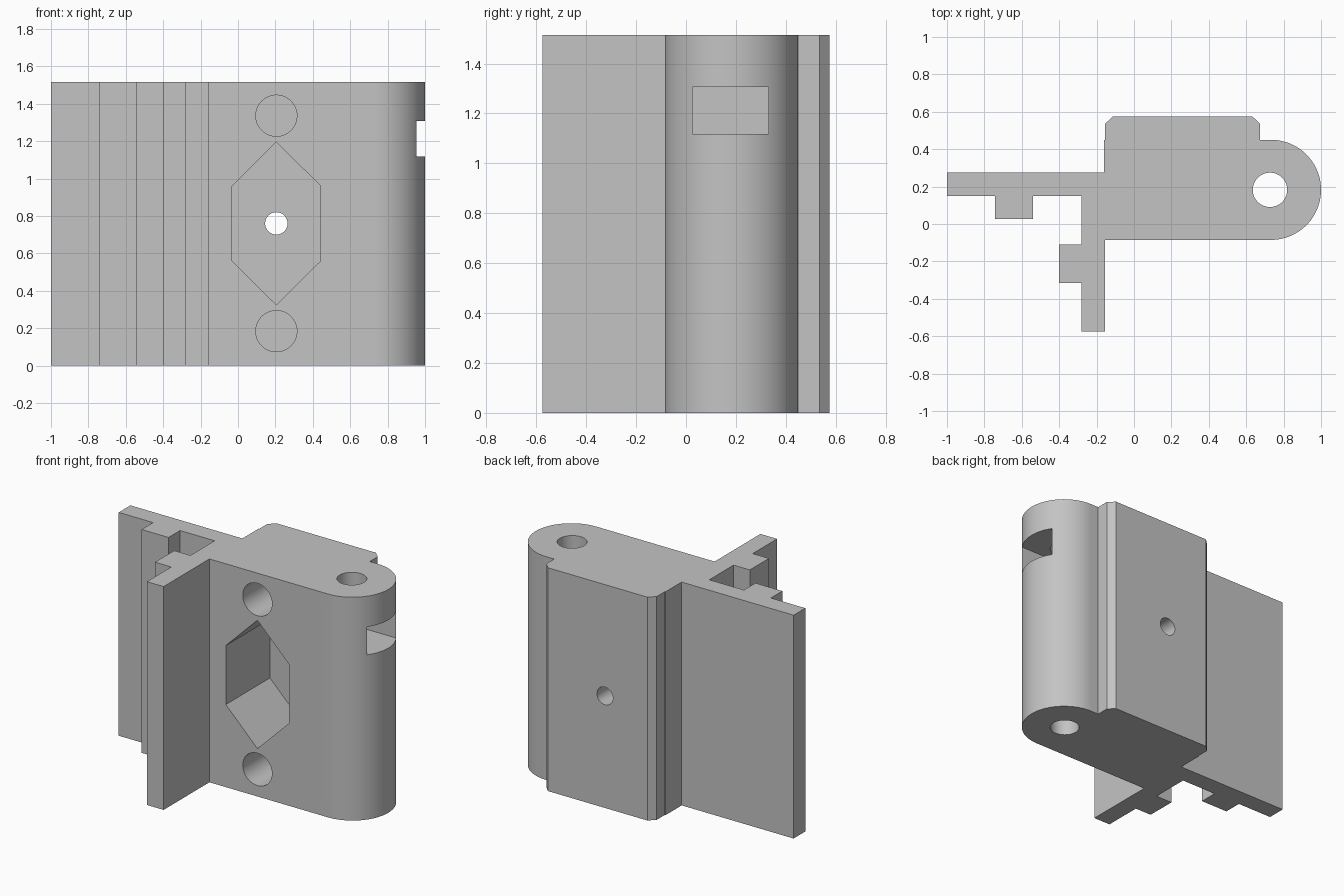
import bpy, bmesh
from math import sin, cos, pi, radians
from mathutils import Vector

cube = bpy.data.objects.get("Cube")
if cube:
    bpy.data.objects.remove(cube)

HEIGHT = 1.515
BARREL = (0.7325, 0.1825)
BARREL_R = 0.2675
MID_X, MID_Z = 0.205, 0.76

grey = bpy.data.materials.new("plain_grey")
grey.use_nodes = True
colour = (0.55, 0.55, 0.55, 1)
grey.diffuse_color = colour
grey.node_tree.nodes["Principled BSDF"].inputs["Base Color"].default_value = colour


def arc(cx, cy, r, start, end, steps):
    return [(cx + r * cos(start + (end - start) * i / steps),
             cy + r * sin(start + (end - start) * i / steps)) for i in range(steps + 1)]


def circle(cx, cy, r, steps=48):
    return arc(cx, cy, r, 0, 2 * pi, steps)[:-1]


def prism(name, outline, axis, low, high):
    """Extrude an outline along z (outline is x, y) or y (outline is x, z)."""
    bm = bmesh.new()
    place = (lambda a, b: (a, b, low)) if axis == "z" else (lambda a, b: (a, low, b))
    face = bm.faces.new([bm.verts.new(place(a, b)) for a, b in outline])
    grown = bmesh.ops.extrude_face_region(bm, geom=[face])
    step = Vector((0, 0, high - low)) if axis == "z" else Vector((0, high - low, 0))
    bmesh.ops.translate(bm, vec=step,
                        verts=[v for v in grown["geom"] if isinstance(v, bmesh.types.BMVert)])
    bmesh.ops.recalc_face_normals(bm, faces=bm.faces)
    mesh = bpy.data.meshes.new(name)
    bm.to_mesh(mesh)
    bm.free()
    mesh.materials.append(grey)
    obj = bpy.data.objects.new(name, mesh)
    bpy.context.collection.objects.link(obj)
    return obj


# Bracket body: two ribbed flanges, a thick block and a rounded barrel
outline = [(-1, 0.275), (-1, 0.15), (-0.742, 0.15), (-0.742, 0.027), (-0.54, 0.027),
           (-0.54, 0.15), (-0.28, 0.15), (-0.28, -0.11), (-0.402, -0.11),
           (-0.402, -0.315), (-0.28, -0.315), (-0.28, -0.576), (-0.155, -0.576),
           (-0.155, -0.085)]
outline += arc(*BARREL, BARREL_R, -pi / 2, pi / 2, 48)
outline += [(0.674, 0.45), (0.674, 0.535), (0.632, 0.576), (-0.113, 0.576),
            (-0.155, 0.535), (-0.155, 0.45), (-0.16, 0.45), (-0.16, 0.275)]
body = prism("bracket_body", outline, "z", 0, HEIGHT)

# Cutters: barrel bore, side nut slot, front pocket and its screw hole
hexagon = [(MID_X + dx, MID_Z + dz) for dx, dz in
           [(0, 0.435), (-0.237, 0.2), (-0.237, -0.2), (0, -0.435), (0.237, -0.2), (0.237, 0.2)]]
slot = [(0.58, 0.027), (1.2, 0.027), (1.2, 0.33), (0.58, 0.33)]
cutters = [
    prism("bore_cutter", circle(0.727, 0.1825, 0.092), "z", -0.2, HEIGHT + 0.2),
    prism("slot_cutter", slot, "z", 1.117, 1.307),
    prism("pocket_cutter", hexagon, "y", -0.3, 0.388),
    prism("screw_hole_cutter", circle(MID_X, MID_Z, 0.06, 32), "y", -0.3, 0.8),
]
# Round blind holes above and below the pocket
for side in (-1, 1):
    cutters.append(prism("blind_hole_cutter", circle(MID_X, MID_Z + side * 0.576, 0.11),
                         "y", -0.3, 0.388))

for cutter in cutters:
    cutter.hide_render = True
    cut = body.modifiers.new(cutter.name, "BOOLEAN")
    cut.operation = "DIFFERENCE"
    cut.solver = "EXACT"
    cut.object = cutter

# Apply the cuts and remove the cutters
bpy.ops.object.select_all(action="DESELECT")
body.select_set(True)
bpy.context.view_layer.objects.active = body
for cut in list(body.modifiers):
    bpy.ops.object.modifier_apply(modifier=cut.name)
for cutter in cutters:
    bpy.data.objects.remove(cutter)
bpy.ops.object.shade_smooth_by_angle(angle=radians(20))
